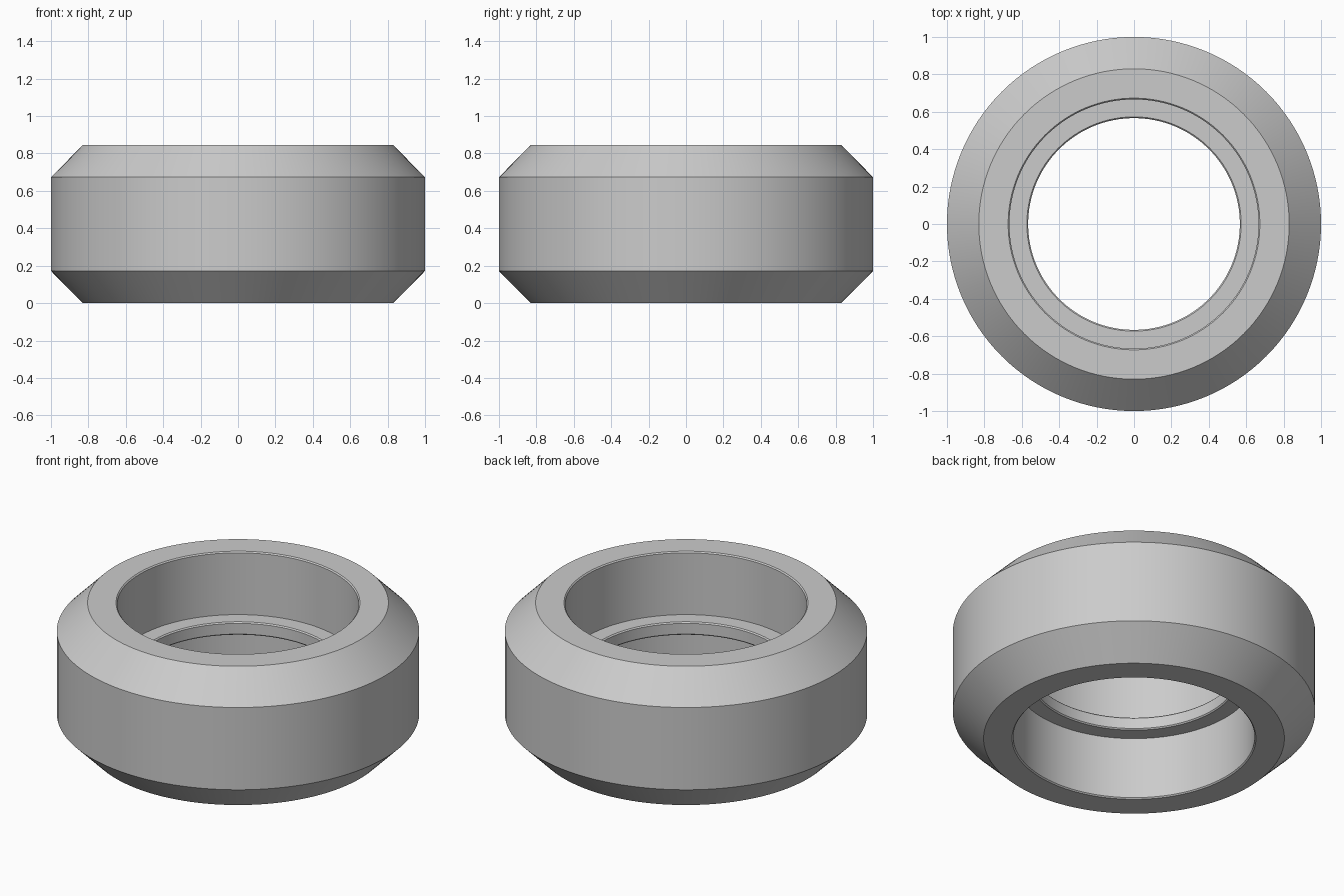
import bpy
import bmesh
import math

cube = bpy.data.objects.get("Cube")
if cube:
    bpy.data.objects.remove(cube, do_unlink=True)

SEGMENTS = 128
HEIGHT = 0.845

# Lower half of the cross-section, from the inner lip out to the outer wall
lower = [(0.566, 0.39), (0.573, 0.383), (0.666, 0.383), (0.666, 0.007),
         (0.673, 0.0), (0.83, 0.0), (1.0, 0.172)]
upper = [(r, HEIGHT - z) for r, z in reversed(lower)]
profile = lower + upper

# Plain grey material
grey = bpy.data.materials.new("plain grey")
grey.use_nodes = True
colour = (0.6, 0.6, 0.6, 1.0)
grey.diffuse_color = colour
grey.node_tree.nodes["Principled BSDF"].inputs["Base Color"].default_value = colour

# Revolve the closed section around the vertical axis
bm = bmesh.new()
verts = [bm.verts.new((r, 0, z)) for r, z in profile]
edges = [bm.edges.new((a, b)) for a, b in zip(verts, verts[1:] + verts[:1])]
bmesh.ops.spin(bm, geom=verts + edges, cent=(0, 0, 0), axis=(0, 0, 1),
               angle=math.tau, steps=SEGMENTS, use_merge=True)
bmesh.ops.remove_doubles(bm, verts=bm.verts, dist=0.0001)
bmesh.ops.recalc_face_normals(bm, faces=bm.faces)
mesh = bpy.data.meshes.new("bushing_ring")
bm.to_mesh(mesh)
bm.free()
mesh.materials.append(grey)

ring = bpy.data.objects.new("bushing_ring", mesh)
bpy.context.collection.objects.link(ring)

# Smooth round walls, crisp chamfer edges
bpy.ops.object.select_all(action="DESELECT")
ring.select_set(True)
bpy.context.view_layer.objects.active = ring
bpy.ops.object.shade_smooth_by_angle(angle=math.radians(30))
